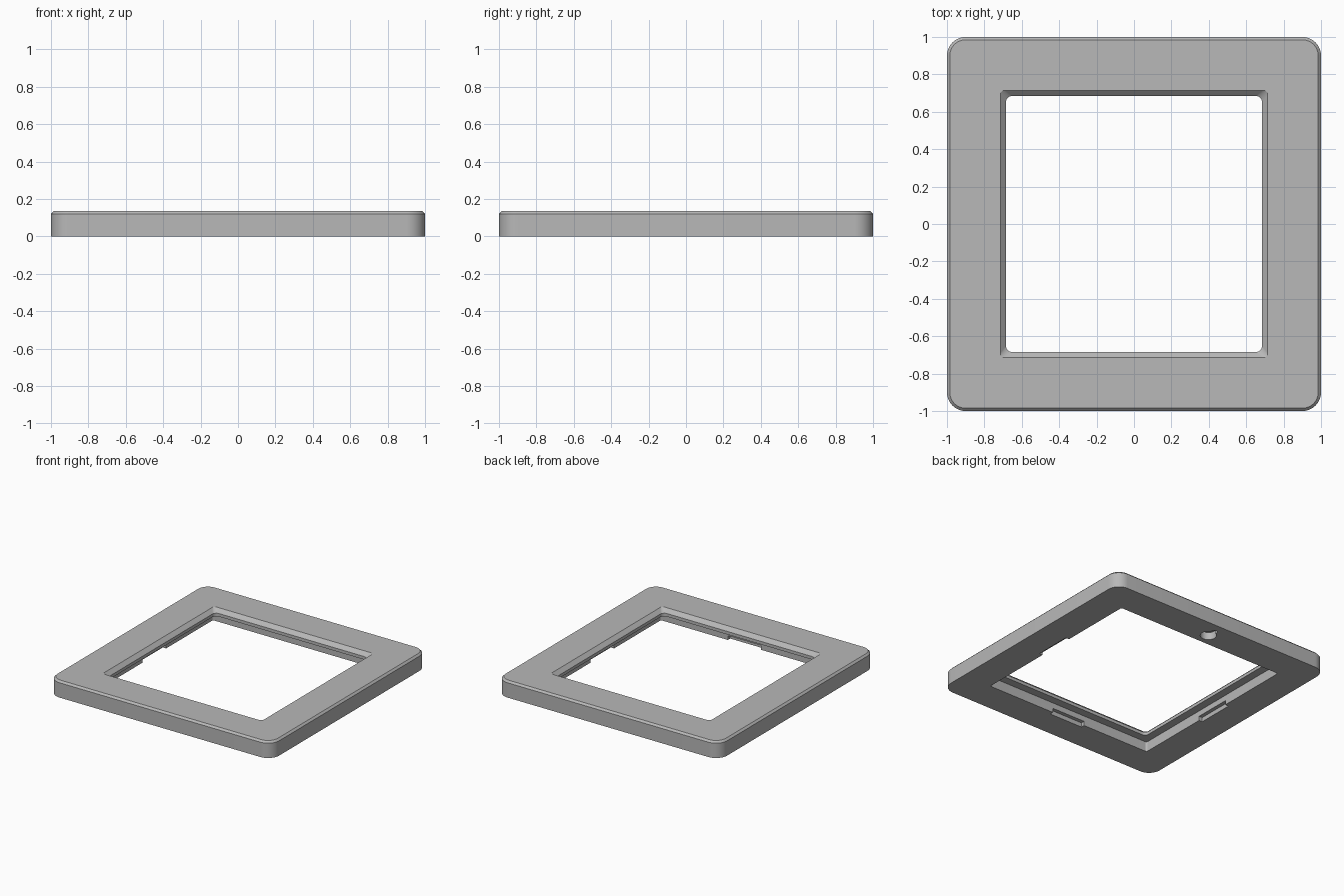
import bpy, bmesh, math
from mathutils import Vector

old = bpy.data.objects.get("Cube")
if old:
    bpy.data.objects.remove(old, do_unlink=True)

grey = bpy.data.materials.new("plain grey")
grey.use_nodes = True
colour = (0.48, 0.48, 0.48, 1)
grey.diffuse_color = colour
grey.node_tree.nodes["Principled BSDF"].inputs["Base Color"].default_value = colour


def make_object(name, bm):
    bmesh.ops.recalc_face_normals(bm, faces=bm.faces)
    mesh = bpy.data.meshes.new(name)
    bm.to_mesh(mesh)
    bm.free()
    mesh.materials.append(grey)
    obj = bpy.data.objects.new(name, mesh)
    bpy.context.collection.objects.link(obj)
    return obj


def rounded_square(half, radius, z, steps=10):
    """Corner arcs joined into one closed ring of points."""
    points = []
    for corner in range(4):
        middle = math.radians(45 + 90 * corner)
        reach = (half - radius) * math.sqrt(2)
        for i in range(steps + 1):
            a = math.radians(90 * corner + 90 * i / steps)
            points.append(Vector((reach * math.cos(middle) + radius * math.cos(a),
                                  reach * math.sin(middle) + radius * math.sin(a), z)))
    return points


def prism(name, outline, z0, z1):
    bm = bmesh.new()
    base = bm.faces.new([bm.verts.new((x, y, z0)) for x, y in outline])
    top = bmesh.ops.extrude_face_region(bm, geom=[base])["geom"]
    verts = [v for v in top if isinstance(v, bmesh.types.BMVert)]
    bmesh.ops.translate(bm, verts=verts, vec=(0, 0, z1 - z0))
    return make_object(name, bm)


# Frame cross-section: half width, corner radius, height
section = [
    (1.0, 0.10, 0.0), (1.0, 0.10, 0.12), (0.985, 0.085, 0.135),   # outer wall and chamfer
    (0.715, 0.025, 0.135), (0.685, 0.035, 0.105), (0.685, 0.035, 0.08),  # sloped lip
    (0.75, 0.015, 0.08), (0.75, 0.015, 0.0),                      # rebate at the back
]
bm = bmesh.new()
rings = [[bm.verts.new(p) for p in rounded_square(*s)] for s in section]
count = len(rings[0])
for k, ring in enumerate(rings):
    after = rings[(k + 1) % len(rings)]
    for i in range(count):
        j = (i + 1) % count
        bm.faces.new((ring[i], ring[j], after[j], after[i]))
frame = make_object("frame", bm)

# Shallow notches in the rebate wall at the front, left and right
cutters = []
for name, dx, dy in (("front", 0, -1), ("left", 1, 0), ("right", -1, 0)):
    d, side = Vector((dx, dy)), Vector((-dy, dx))
    corners = [d * r + side * s for r, s in
               ((0.72, -0.15), (0.78, -0.15), (0.78, 0.15), (0.72, 0.15))]
    cutters.append(prism(name + "_notch_cutter", corners, -0.03, 0.035))

# Keyhole for hanging, with its narrow end towards the back edge
wide, narrow, centre, end = 0.06, 0.022, 0.85, 0.92
neck = math.asin(narrow / wide)
keyhole = []
for i in range(25):
    a = math.pi / 2 + neck + (2 * math.pi - 2 * neck) * i / 24
    keyhole.append((wide * math.cos(a), centre + wide * math.sin(a)))
for i in range(13):
    a = math.pi * i / 12
    keyhole.append((narrow * math.cos(a), end + narrow * math.sin(a)))
cutters.append(prism("keyhole_cutter", keyhole, -0.03, 0.06))

bpy.context.view_layer.objects.active = frame
for cutter in cutters:
    cutter.hide_render = True
    cut = frame.modifiers.new(cutter.name, "BOOLEAN")
    cut.operation = "DIFFERENCE"
    cut.solver = "EXACT"
    cut.object = cutter
    bpy.ops.object.modifier_apply(modifier=cut.name)
    bpy.data.objects.remove(cutter, do_unlink=True)

bpy.ops.object.select_all(action="DESELECT")
frame.select_set(True)
bpy.ops.object.shade_smooth_by_angle(angle=math.radians(30))
